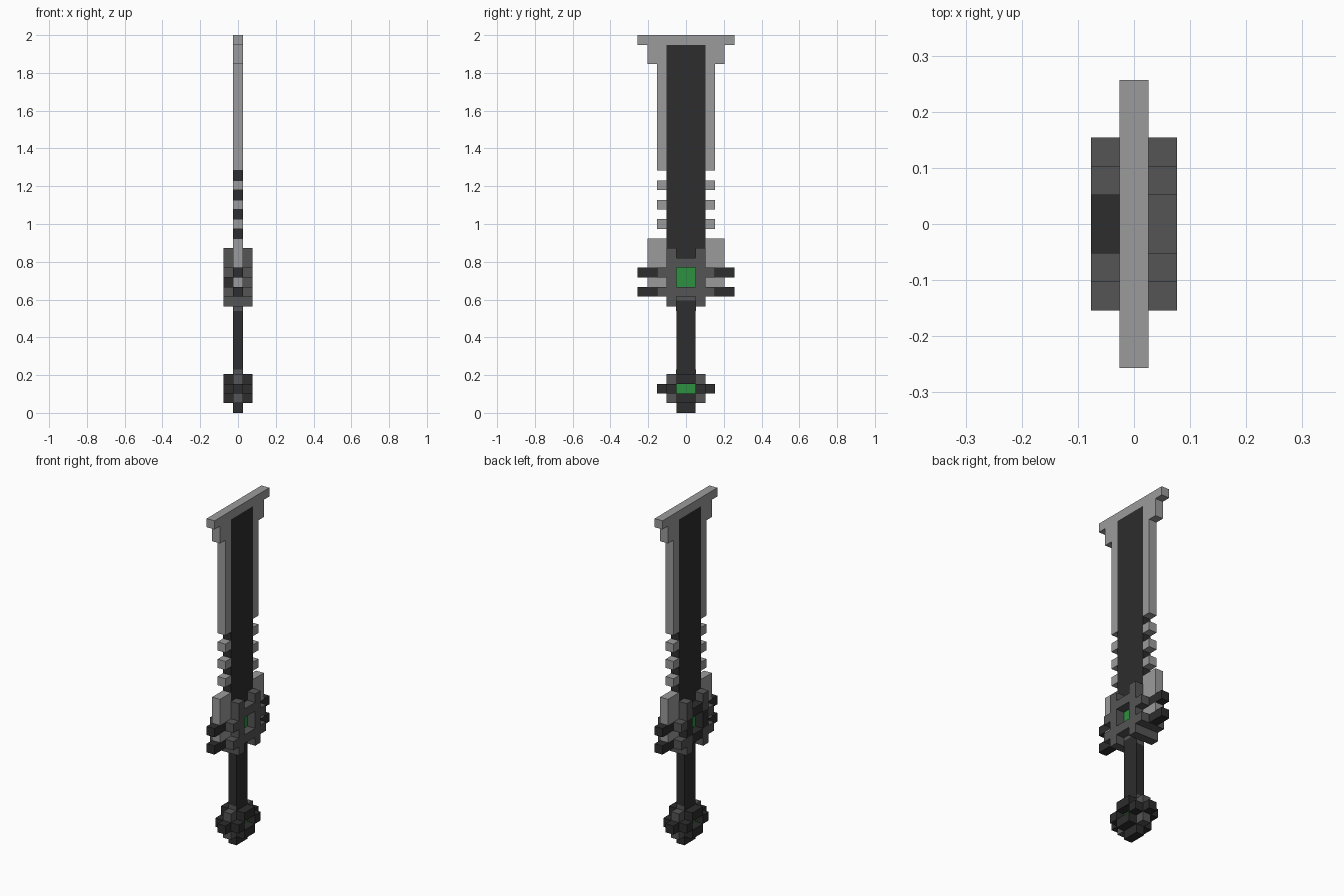
import bpy
import bmesh

U = 2 / 39  # one block

cube = bpy.data.objects.get("Cube")
if cube:
    bpy.data.objects.remove(cube, do_unlink=True)


def material(name, color):
    m = bpy.data.materials.new(name)
    m.use_nodes = True
    m.diffuse_color = (*color, 1)
    m.node_tree.nodes["Principled BSDF"].inputs["Base Color"].default_value = (*color, 1)
    return m


silver = material("silver", (0.33, 0.33, 0.33))
grey = material("dark_grey", (0.09, 0.09, 0.09))
black = material("black", (0.026, 0.026, 0.026))
green = material("green", (0.027, 0.28, 0.05))


def part(name, mat, boxes, x=(-0.5, 0.5), both=False):
    """Join boxes (y0, y1, z0, z1) in block units; both mirrors them across y."""
    bm = bmesh.new()
    rows = list(boxes)
    if both:
        rows += [(-b, -a, c, d) for a, b, c, d in boxes]
    for y0, y1, z0, z1 in rows:
        lo, hi = (x[0], y0, z0), (x[1], y1, z1)
        verts = bmesh.ops.create_cube(bm, size=1)["verts"]
        for v in verts:
            v.co = [(hi[i] if v.co[i] > 0 else lo[i]) * U for i in range(3)]
    mesh = bpy.data.meshes.new(name)
    bm.to_mesh(mesh)
    bm.free()
    mesh.materials.append(mat)
    ob = bpy.data.objects.new(name, mesh)
    bpy.context.collection.objects.link(ob)
    return ob


# Blade
part("blade_core", black, [(-2, 2, 15, 38)])
part("blade_tip", silver, [(-5, 5, 38, 39)])
part("blade_edges", silver, [(2, 4, 36, 38), (2, 3, 25, 36)], both=True)
part("blade_teeth", silver, [(2, 3, z, z + 1) for z in (19, 21, 23)], both=True)
part("blade_shoulders", silver,
     [(2, 4, 15, 18), (2, 3, 14, 15), (2, 4, 13, 14)], both=True)

# Guard centre
part("guard_gem", green, [(-1, 1, 13, 15)])
part("guard_core_sides", grey, [(1, 2, 11, 15), (2, 3, 12, 13)], both=True)
part("guard_core_base", grey, [(-1, 1, 12, 13)])
part("guard_spikes", black, [(3, 5, 14, 15), (3, 5, 12, 13)], both=True)

# Raised guard plates; the gem frame is black on one side
for side, x, frame in (("left", (0.5, 1.5), grey), ("right", (-1.5, -0.5), black)):
    part(f"guard_plate_{side}", grey,
         [(1, 2, 15, 17), (1, 2, 11, 13), (2, 3, 14, 15), (2, 3, 12, 13)], x, True)
    part(f"gem_frame_sides_{side}", frame, [(1, 2, 13, 15)], x, True)
    part(f"gem_frame_bridges_{side}", frame, [(-1, 1, 15, 16), (-1, 1, 12, 13)], x)

# Handle with thin collars
part("handle", black, [(-1, 1, 4, 11.6)])
part("handle_collars", grey, [(-1.01, 1.01, 10.5, 12), (-1.01, 1.01, 4, 4.5)],
     (-0.49, 0.49))

# Pommel
part("pommel_gem", green, [(-1, 1, 2, 3)])
part("pommel_core", black, [(-1, 1, 0, 2), (-1, 1, 3, 4)])
part("pommel_corners", grey, [(1, 2, 1, 2), (1, 2, 3, 4)], both=True)
part("pommel_arms", black, [(1, 3, 2, 3)], both=True)
for side, x in (("left", (0.5, 1.5)), ("right", (-1.5, -0.5))):
    part(f"pommel_bars_{side}", black, [(-1, 1, 1, 2), (-1, 1, 3, 4)], x)
    part(f"pommel_studs_{side}", black, [(1, 2, 2, 3)], x, True)
